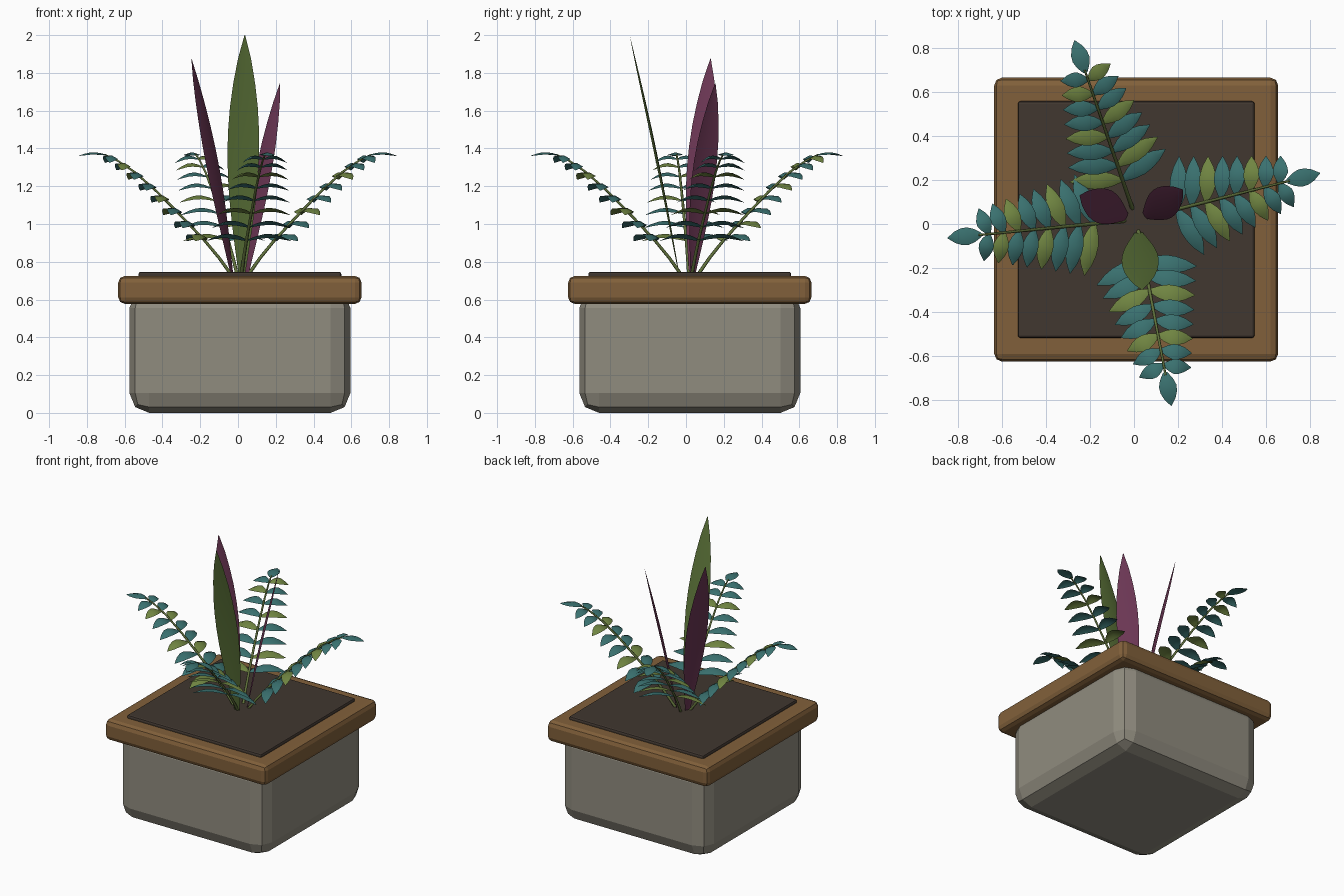
import bpy, bmesh, math
from mathutils import Vector

if "Cube" in bpy.data.objects:
    bpy.data.objects.remove(bpy.data.objects["Cube"])

CX, CY = 0.01, 0.02          # planter centre
UP = Vector((0, 0, 1))


def material(name, rgb):
    m = bpy.data.materials.new(name)
    m.diffuse_color = (*rgb, 1)
    m.use_nodes = True
    m.node_tree.nodes["Principled BSDF"].inputs["Base Color"].default_value = m.diffuse_color
    return m


STONE = material("grey stone", (0.28, 0.262, 0.212))
WOOD = material("brown wood", (0.222, 0.118, 0.043))
SOIL = material("dark soil", (0.052, 0.038, 0.029))
TEAL = material("teal leaf", (0.042, 0.165, 0.16))
OLIVE = material("olive leaf", (0.162, 0.235, 0.054))
GREEN = material("tall leaf green", (0.105, 0.17, 0.04))
PURPLE = material("purple leaf", (0.15, 0.038, 0.09))
STEM = material("stem green", (0.12, 0.17, 0.045))


def add_object(name, bm, mats, smooth=False):
    me = bpy.data.meshes.new(name)
    for f in bm.faces:
        f.smooth = smooth
    bm.to_mesh(me)
    bm.free()
    for m in mats:
        me.materials.append(m)
    ob = bpy.data.objects.new(name, me)
    bpy.context.collection.objects.link(ob)
    return ob


def block(name, half, z0, z1, bevel, mat):
    """Square bevelled box between two heights."""
    bm = bmesh.new()
    bmesh.ops.create_cube(bm, size=1)
    for v in bm.verts:
        v.co = Vector((CX + v.co.x * 2 * half, CY + v.co.y * 2 * half,
                       z0 + (v.co.z + 0.5) * (z1 - z0)))
    bmesh.ops.bevel(bm, geom=bm.edges[:], offset=bevel, segments=2,
                    profile=0.5, affect='EDGES')
    add_object(name, bm, [mat])


def blade(bm, pts, side, widths, fold, mat=0):
    """Creased leaf: a centre line with an edge on each side; fold drops the edges."""
    rows = []
    for i, p in enumerate(pts):
        tan = pts[min(i + 1, len(pts) - 1)] - pts[max(i - 1, 0)]
        nrm = tan.cross(side).normalized()
        if nrm.z < 0:
            nrm = -nrm
        w = widths[i] / 2
        rows.append([bm.verts.new(p + side * w * s - nrm * w * fold * abs(s))
                     for s in (-1, 0, 1)])
    for a, b in zip(rows, rows[1:]):
        for k in (0, 1):
            bm.faces.new((a[k], a[k + 1], b[k + 1], b[k])).material_index = mat


# Planter
block("planter_body", 0.585, 0.0, 0.66, 0.105, STONE)
block("planter_rim", 0.644, 0.577, 0.725, 0.035, WOOD)
block("soil", 0.537, 0.66, 0.747, 0.012, SOIL)

# Tall sword leaves: base, tip, greatest width
SHAPE = [0.2, 0.42, 0.63, 0.81, 0.94, 1.0, 0.98, 0.88, 0.69, 0.42, 0.02]


def tall_leaf(name, base, tip, width, mat):
    base, tip = Vector(base), Vector(tip)
    out = Vector((tip.x - base.x, tip.y - base.y, 0)).normalized()
    side = out.cross(UP)
    n = len(SHAPE) - 1
    pts = [base.lerp(tip, i / n) - out * 0.015 * math.sin(math.pi * i / n)
           for i in range(n + 1)]
    bm = bmesh.new()
    blade(bm, pts, side, [s * width for s in SHAPE], 0.12)
    add_object(name, bm, [mat], True)


tall_leaf("tall_green_leaf", (0.02, -0.035, 0.73), (0.036, -0.298, 2.0), 0.168, GREEN)
tall_leaf("tall_purple_leaf_left", (-0.03, 0.03, 0.73), (-0.246, 0.13, 1.875), 0.16, PURPLE)
tall_leaf("tall_purple_leaf_right", (0.045, 0.035, 0.73), (0.222, 0.155, 1.745), 0.15, PURPLE)

# Arching fronds: radius / height profile shared by all four
ARC = [(0.045, 0.73), (0.11, 0.82), (0.19, 0.915), (0.32, 1.05), (0.44, 1.17),
       (0.56, 1.275), (0.65, 1.335), (0.72, 1.368)]
LEAFLET = [0.25, 0.75, 1.0, 0.95, 0.65, 0.04]
PAIRS = 8


def arc_height(r):
    for (r0, z0), (r1, z1) in zip(ARC, ARC[1:]):
        if r <= r1:
            return z0 + (z1 - z0) * (r - r0) / (r1 - r0)
    return ARC[-1][1]


def leaflet(bm, root, along, across, length, width, arch, drop, mat):
    n = len(LEAFLET) - 1
    pts = [root + along * length * i / n
           + UP * (arch * math.sin(math.pi * i / n) - drop * (i / n) ** 2)
           for i in range(n + 1)]
    blade(bm, pts, across, [s * width for s in LEAFLET], 0.3, mat)


def frond(name, degrees, left_phase, right_phase):
    a = math.radians(degrees)
    out = Vector((math.cos(a), math.sin(a), 0))
    left = UP.cross(out)
    origin = Vector((CX, CY, 0))

    # stem
    cu = bpy.data.curves.new(name + "_stem", 'CURVE')
    cu.dimensions = '3D'
    cu.bevel_depth = 0.009
    cu.bevel_resolution = 1
    sp = cu.splines.new('POLY')
    sp.points.add(len(ARC) - 1)
    for i, (p, (r, z)) in enumerate(zip(sp.points, ARC)):
        p.co = (*(origin + out * r + UP * z), 1)
        p.radius = 1.1 - 0.08 * i
    cu.materials.append(STEM)
    ob = bpy.data.objects.new(name + "_stem", cu)
    bpy.context.collection.objects.link(ob)
    bpy.ops.object.select_all(action='DESELECT')
    ob.select_set(True)
    bpy.context.view_layer.objects.active = ob
    bpy.ops.object.convert(target='MESH')

    # paired leaflets, every third one olive
    bm = bmesh.new()
    for i in range(PAIRS):
        t = i / (PAIRS - 1)
        r = 0.19 + 0.48 * t
        root = origin + out * r + UP * arc_height(r)
        for sgn, phase in ((1, left_phase), (-1, right_phase)):
            along = (left * sgn + out * 0.3).normalized()
            across = (out - left * sgn * 0.3 + UP * 0.25).normalized()
            leaflet(bm, root, along, across, 0.24 - 0.115 * t, 0.082 - 0.012 * t,
                    0.034 - 0.012 * t, 0.005 + 0.015 * t, int(i % 3 == phase))
    # end leaflet
    tip = origin + out * 0.705 + UP * 1.365
    leaflet(bm, tip, out, left, 0.155, 0.08, 0.016, 0.005, 0)
    add_object(name + "_leaflets", bm, [TEAL, OLIVE], True)


frond("back_frond", 109, 0, 1)
frond("right_frond", 14.2, 2, 2)
frond("front_frond", -79.3, 2, 2)
frond("left_frond", 185.6, 0, 2)
